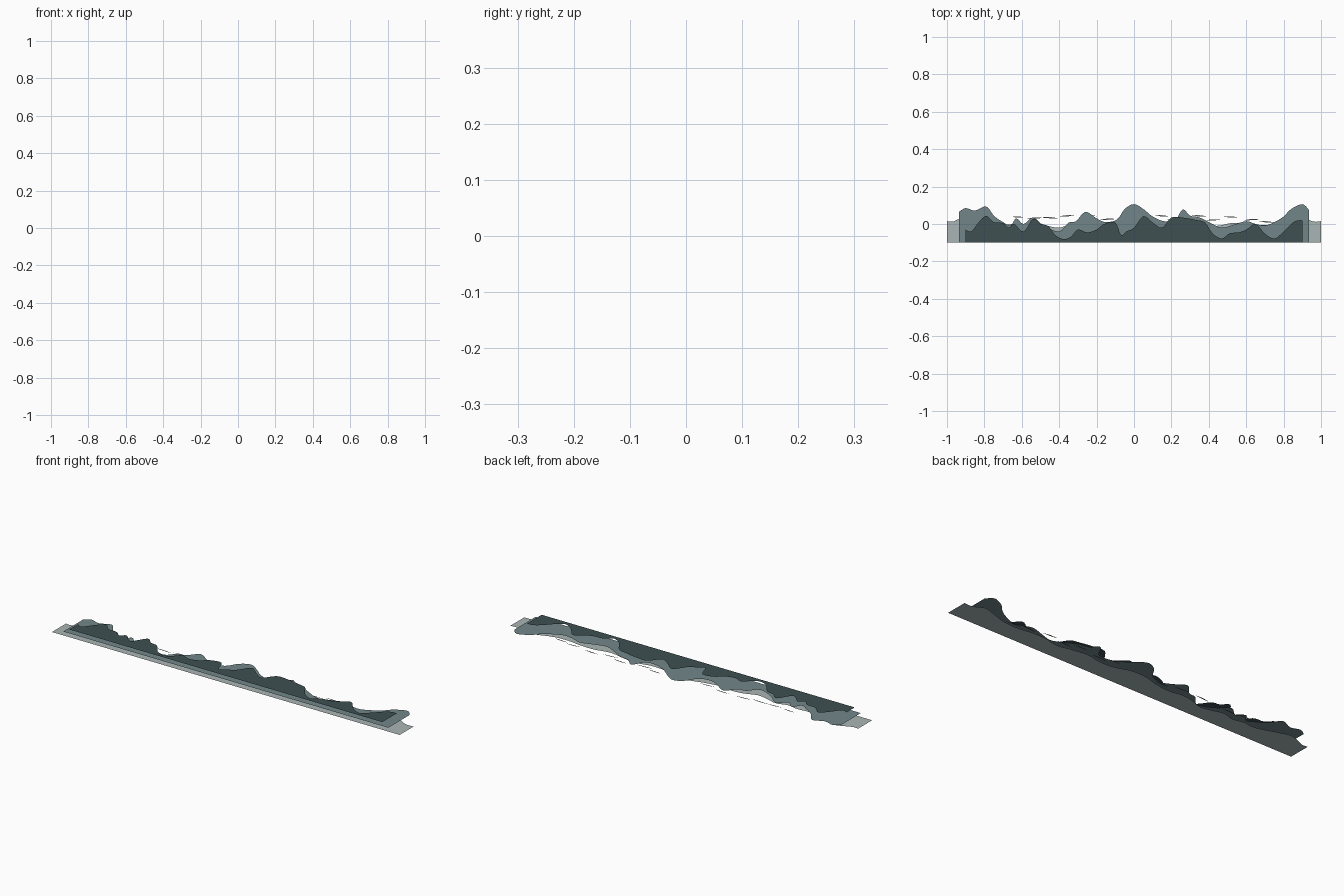
import bpy, math
from mathutils import Vector

if "Cube" in bpy.data.objects:
    bpy.data.objects.remove(bpy.data.objects["Cube"])


def material(name, colour):
    m = bpy.data.materials.new(name)
    m.diffuse_color = (*colour, 1)
    m.use_nodes = True
    m.node_tree.nodes["Principled BSDF"].inputs["Base Color"].default_value = m.diffuse_color
    return m


def build(name, verts, faces, mat):
    me = bpy.data.meshes.new(name)
    me.from_pydata(verts, [], faces)
    me.materials.append(mat)
    ob = bpy.data.objects.new(name, me)
    bpy.context.collection.objects.link(ob)
    return ob


def smooth(points, steps=4):
    # rounded line through the ridge points
    out = []
    n = len(points)
    for i in range(n - 1):
        a, b, c, d = (Vector(points[min(max(i + k, 0), n - 1)]) for k in (-1, 0, 1, 2))
        for s in range(steps):
            t = s / steps
            out.append(0.5 * (2 * b + (c - a) * t + (2 * a - 5 * b + 4 * c - d) * t * t
                              + (3 * b - a - 3 * c + d) * t ** 3))
    return out + [Vector(points[-1])]


def ridge(name, points, z, mat):
    # flat sheet from the straight base line up to the ridge line
    line = smooth([(x / 100, y / 1000) for x, y in points])
    verts = [(p.x, -0.1, z) for p in line] + [(p.x, p.y, z) for p in line]
    n = len(line)
    return build(name, verts, [(i, i + 1, n + i + 1, n + i) for i in range(n - 1)], mat)


pale = material("pale_grey", (0.40, 0.46, 0.46))
mid = material("mid_grey", (0.17, 0.24, 0.25))
dark = material("dark_grey", (0.05, 0.08, 0.085))

# Far ridge
ridge("far_ridge", [(-100, 15), (-97, 13), (-94, 25), (-88, 45), (-82, 30), (-76, 10),
                    (-70, -5), (-64, 0), (-58, -10), (-52, 5), (-46, -10), (-40, -20),
                    (-34, 0), (-28, 10), (-20, 0), (-12, 10), (-4, 30), (4, 30), (12, 5),
                    (20, 0), (28, 15), (36, 5), (44, -10), (52, 5), (60, 5), (68, -5),
                    (76, 0), (84, 25), (90, 40), (94, 20), (97, 12), (100, 15)], 0, pale)

# Middle ridge
ridge("middle_ridge", [(-93.5, 65), (-90, 85), (-85, 72), (-79, 94), (-75, 45), (-70, 10),
                       (-66, -8), (-63, 30), (-59, 0), (-54, 35), (-48, -10), (-40, -40),
                       (-35, 8), (-31, 15), (-26, 65), (-20, 30), (-15, 10), (-9, 25),
                       (-5, 80), (0, 106), (5, 80), (10, 40), (16, 15), (22, 20),
                       (26, 78), (30, 45), (35, 35), (41, 5), (47, -20), (53, -5),
                       (60, 15), (65, 0), (70, -8), (75, 10), (80, 40), (84, 80),
                       (90, 106), (93.5, 75)], 0.02, mid)

# Near ridge
ridge("near_ridge", [(-90, -30), (-87, -40), (-83, 10), (-79, 44), (-75, 10), (-70, 5),
                     (-67, -20), (-64, 0), (-59, -40), (-54, 28), (-50, 0), (-46, -10),
                     (-42, -60), (-38, -80), (-34, -70), (-30, -30), (-25, -45), (-20, -30),
                     (-16, 0), (-10, 8), (-7, -58), (-4, -40), (0, -20), (5, 42), (10, 8),
                     (15, -20), (20, 35), (27, 33), (33, 22), (38, 8), (42, -50), (47, -78),
                     (51, -50), (56, -45), (60, -30), (65, 0), (70, -52), (75, -78),
                     (79, -50), (84, 0), (87, 18), (90, 20)], 0.04, dark)

# Thin slivers of far crest: x, y, length
for i, (x, y, l) in enumerate([(-62, 36, 6), (-53, 30, 8), (-45, 32, 9), (-36, 42, 8),
                               (-24, 44, 8), (-14, 24, 8), (15, 42, 7), (22, 24, 9),
                               (35, 42, 8), (42, 20, 8), (52, 36, 8), (63, 22, 8),
                               (71, 10, 8)]):
    n = 8
    xs = [x / 100 + l / 100 * (k / n - 0.5) for k in range(n + 1)]
    h = [0.005 * math.sin(math.pi * (0.04 + 0.92 * k / n)) for k in range(n + 1)]
    slope = [0.06 * (v - x / 100) * (1 if i % 2 else -1) for v in xs]
    verts = [(v, y / 1000 + s - 0.3 * q, 0) for v, q, s in zip(xs, h, slope)]
    verts += [(v, y / 1000 + s + q, 0) for v, q, s in zip(xs, h, slope)]
    build(f"crest_sliver_{i}", verts,
          [(k, k + 1, n + k + 2, n + k + 1) for k in range(n)], pale)
